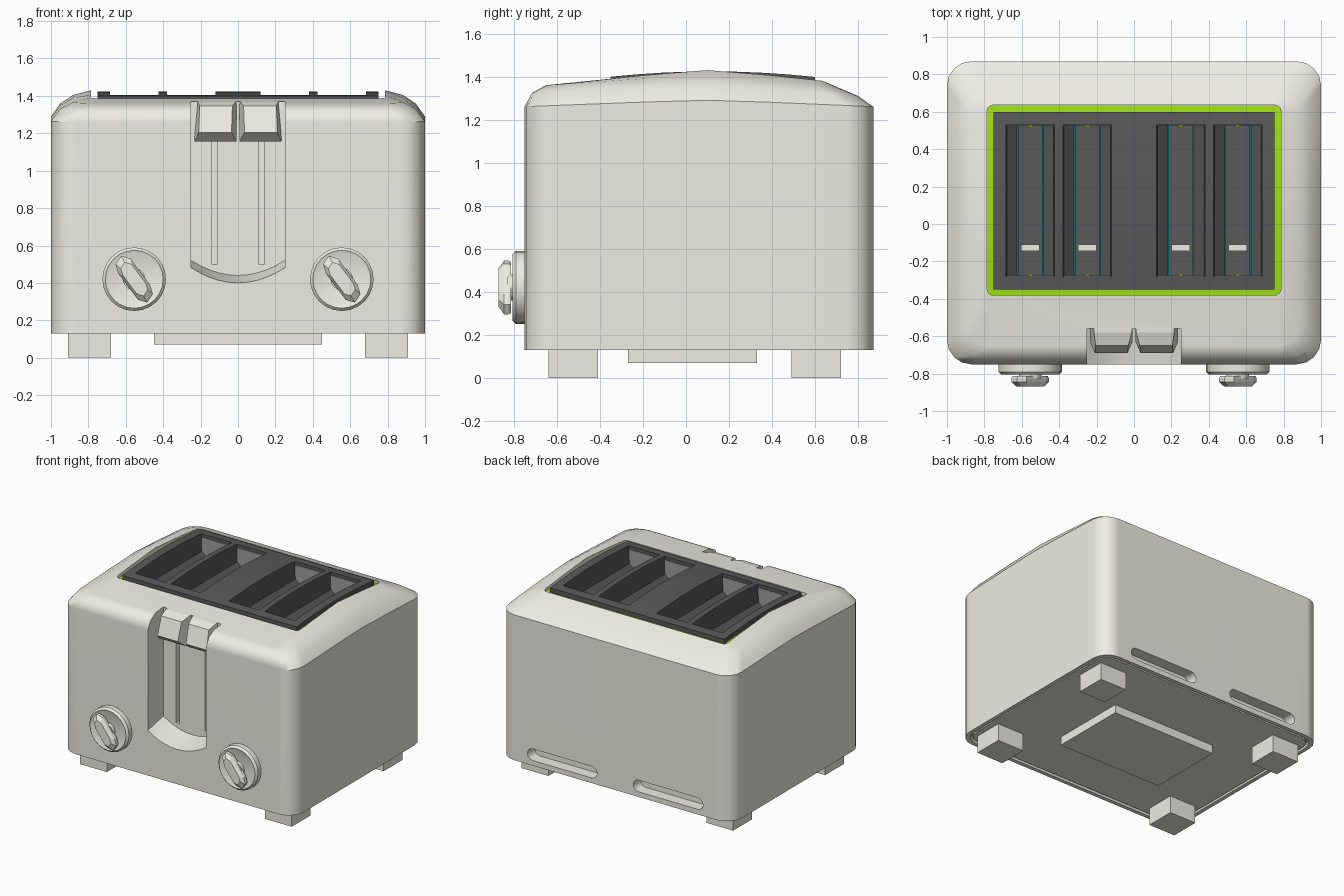
import bpy, bmesh, math

if "Cube" in bpy.data.objects:
    bpy.data.objects.remove(bpy.data.objects["Cube"])

CREAM, DARK = (0.86, 0.85, 0.77, 1), (0.1, 0.1, 0.1, 1)
GREEN, TEAL, GREY = (0.35, 0.75, 0.01, 1), (0.0, 0.25, 0.28, 1), (0.35, 0.35, 0.35, 1)
mats = {}


def paint(ob, color):
    if color not in mats:
        mats[color] = bpy.data.materials.new("colour_%d" % len(mats))
        mats[color].diffuse_color = color
    ob.data.materials.clear()
    ob.data.materials.append(mats[color])


def loft(name, rings, color=CREAM, caps=(True, True)):
    """Skin a list of equal-length point rings."""
    bm = bmesh.new()
    loops = [[bm.verts.new(p) for p in r] for r in rings]
    n = len(loops[0])
    for a, b in zip(loops, loops[1:]):
        for i in range(n):
            j = (i + 1) % n
            bm.faces.new((a[i], a[j], b[j], b[i]))
    if caps[0]:
        bm.faces.new(loops[0][::-1])
    if caps[1]:
        bm.faces.new(loops[-1])
    bmesh.ops.recalc_face_normals(bm, faces=bm.faces)
    me = bpy.data.meshes.new(name)
    bm.to_mesh(me)
    bm.free()
    ob = bpy.data.objects.new(name, me)
    bpy.context.collection.objects.link(ob)
    paint(ob, color)
    return ob


def rect(x0, x1, y0, y1, z):
    return [(x0, y0, z), (x1, y0, z), (x1, y1, z), (x0, y1, z)]


def box(name, x0, x1, y0, y1, z0, z1, color=CREAM):
    return loft(name, [rect(x0, x1, y0, y1, z0), rect(x0, x1, y0, y1, z1)], color)


def cut(ob, cutter):
    m = ob.modifiers.new("cut", "BOOLEAN")
    m.operation, m.solver, m.object = "DIFFERENCE", "EXACT", cutter
    dg = bpy.context.evaluated_depsgraph_get()
    dg.update()
    me = bpy.data.meshes.new_from_object(ob.evaluated_get(dg))
    ob.modifiers.clear()
    ob.data = me
    bpy.data.objects.remove(cutter)


def smooth(ob, angle=35):
    bpy.ops.object.select_all(action="DESELECT")
    ob.select_set(True)
    bpy.context.view_layer.objects.active = ob
    bpy.ops.object.shade_smooth_by_angle(angle=math.radians(angle))


def round_ring(hx, yf, yb, r, zf, zm, zb, n=4):
    """Rounded rectangle whose height rises from front to middle and falls to the back."""
    pts = []
    for cx, cy, a0 in ((hx - r, yf + r, -90), (hx - r, yb - r, 0),
                       (-hx + r, yb - r, 90), (-hx + r, yf + r, 180)):
        arc = [math.radians(a0 + 90 * i / n) for i in range(n + 1)]
        pts += [(cx + r * math.cos(a), cy + r * math.sin(a)) for a in arc]
        if a0 == -90:
            pts += [(hx, y) for y in (-0.2, 0.1, 0.4)]
        if a0 == 90:
            pts += [(-hx, y) for y in (0.4, 0.1, -0.2)]

    def z(y):
        t = (0.1 - y) / (0.1 - yf) if y < 0.1 else (y - 0.1) / (yb - 0.1)
        return zm + ((zf if y < 0.1 else zb) - zm) * t ** 1.2
    return [(x, y, z(y)) for x, y in pts]


# Body shell with an arched, rounded top and a well for the slots
body = loft("body", [
    round_ring(0.96, -0.71, 0.83, 0.10, 0.15, 0.15, 0.15),
    round_ring(0.97, -0.72, 0.84, 0.11, 0.13, 0.13, 0.13),
    round_ring(1.0, -0.75, 0.87, 0.13, 0.13, 0.13, 0.13),
    round_ring(1.0, -0.75, 0.87, 0.13, 1.26, 1.29, 1.26),
    round_ring(0.95, -0.715, 0.80, 0.13, 1.325, 1.36, 1.31),
    round_ring(0.88, -0.65, 0.70, 0.11, 1.36, 1.405, 1.352),
    round_ring(0.785, -0.38, 0.635, 0.03, 1.387, 1.43, 1.38),
    round_ring(0.785, -0.38, 0.635, 0.03, 0.3, 0.3, 0.3)])

# Lever recess with a curved, sloping bottom
def recess(y, lift):
    arc = [(0.25 * t, 0.40 + 0.08 * t * t + lift) for t in [i / 5 - 1 for i in range(11)]]
    return [(x, y, z) for x, z in arc] + [(0.25, y, 1.6), (-0.25, y, 1.6)]
cut(body, loft("recess_cutter", [recess(-0.80, -0.01), recess(-0.56, 0.04)]))

for s in (-1, 1):
    # Lever tracks
    cut(body, box("track_cutter", s * 0.125 - 0.016, s * 0.125 + 0.016, -0.6, -0.5, 0.5, 1.25))
    # Tray openings at the back
    def pill(y):
        p = []
        for cx, a0 in ((0.71, -90), (0.20, 90)):
            p += [(s * (cx + 0.045 * math.cos(math.radians(a0 + 30 * i))), y,
                   0.215 + 0.045 * math.sin(math.radians(a0 + 30 * i))) for i in range(7)]
        return p
    cut(body, loft("vent_cutter", [pill(0.78), pill(0.95)]))
paint(body, CREAM)
smooth(body)
wn = body.modifiers.new("normals", "WEIGHTED_NORMAL")
wn.keep_sharp = True

# Underside: base, crumb tray and feet
loft("base", [round_ring(0.955, -0.70, 0.82, 0.10, z, z, z) for z in (0.135, 0.16)])
box("crumb_tray", -0.45, 0.45, -0.27, 0.33, 0.07, 0.14)
for s in (-1, 1):
    for y in (-0.64, 0.49):
        a, b = sorted((s * 0.68, s * 0.91))
        box("foot", a, b, y, y + 0.23, 0, 0.14)

# Levers and knobs
for s in (-1, 1):
    def lever_row(xi, xo, y, z):
        return [(s * xi, y, z), (s * xo, y, z)]
    prof = [(0.008, 0.215, -0.55, 1.37), (0.012, 0.215, -0.58, 1.368),
            (0.03, 0.205, -0.65, 1.345), (0.035, 0.21, -0.69, 1.205),
            (0.008, 0.235, -0.63, 1.155), (0.008, 0.235, -0.55, 1.155)]
    loft("lever", [[(s * p[0], p[2], p[3]) for p in prof],
                   [(s * p[1], p[2], p[3]) for p in prof]])

    kx, kz = s * 0.555, 0.42
    def disc(r, y):
        return [(kx + r * math.cos(i * math.pi / 12), y, kz + r * math.sin(i * math.pi / 12))
                for i in range(24)]
    smooth(loft("knob_base", [disc(0.17, -0.74), disc(0.17, -0.79), disc(0.155, -0.805),
                              disc(0.145, -0.80)]))
    loft("knob_neck", [disc(0.06, -0.79), disc(0.06, -0.83)])
    half = [(-0.10, 0.08), (-0.07, 0.125), (-0.02, 0.11), (0.085, -0.03)]
    grip = half + [(-u, -v) for u, v in half]
    loft("knob_grip", [[(kx + k * u, y, kz + k * v) for u, v in grip]
                       for k, y in ((0.95, -0.813), (1, -0.825), (1, -0.845), (0.72, -0.87))])


# Slot surround: arched dark plate over a green frame
def arched(name, hx, y0, y1, top, drop, thick, color):
    ys = [y0 + (y1 - y0) * i / 8 for i in range(9)]
    zs = [top - drop * ((y - 0.12) / 0.48) ** 2 for y in ys]
    out = list(zip(ys, zs)) + [(y, z - thick) for y, z in zip(ys, zs)][::-1]
    return loft(name, [[(x, y, z) for y, z in out] for x in (-hx, hx)], color)


SLOTS = (-0.555, -0.25, 0.25, 0.555)
plate = arched("slot_plate", 0.75, -0.35, 0.60, 1.424, 0.026, 0.04, DARK)
for c in SLOTS:
    cut(plate, box("slot_cutter", c - 0.13, c + 0.13, -0.28, 0.53, 1.2, 1.6))
paint(plate, DARK)
frame = arched("slot_frame", 0.79, -0.385, 0.64, 1.384, 0.02, 0.03, GREEN)
cut(frame, box("frame_cutter", -0.72, 0.72, -0.32, 0.57, 1.2, 1.6))
paint(frame, GREEN)

# Slot interiors: tapering guides, coloured side sheets, end walls, bars, carriers
for c in SLOTS:
    loft("slot_guide", [rect(c - 0.13, c + 0.13, -0.28, 0.53, 1.385),
                        rect(c - 0.125, c + 0.125, -0.28, 0.53, 1.27),
                        rect(c - 0.065, c + 0.065, -0.28, 0.53, 1.22)], DARK, (False, False))
    for s in (-1, 1):
        x = c + s * 0.067
        box("slot_side", x - 0.004, x + 0.004, -0.28, 0.53, 0.4, 1.225, TEAL)
    for y in (-0.284, 0.526):
        box("slot_end", c - 0.128, c + 0.128, y, y + 0.008, 0.4, 1.38, GREY)
    for y in (-0.276, 0.518):
        box("slot_bar", c - 0.012, c + 0.012, y, y + 0.008, 0.5, 1.3, GREEN)
    box("slot_floor", c - 0.07, c + 0.07, -0.28, 0.53, 0.39, 0.41, DARK)
    box("bread_carrier", c - 0.05, c + 0.05, -0.145, -0.11, 0.85, 0.89)

for m in bpy.data.materials:
    if m.users and not m.is_grease_pencil:
        m.use_nodes = True
        m.node_tree.nodes["Principled BSDF"].inputs["Base Color"].default_value = m.diffuse_color
